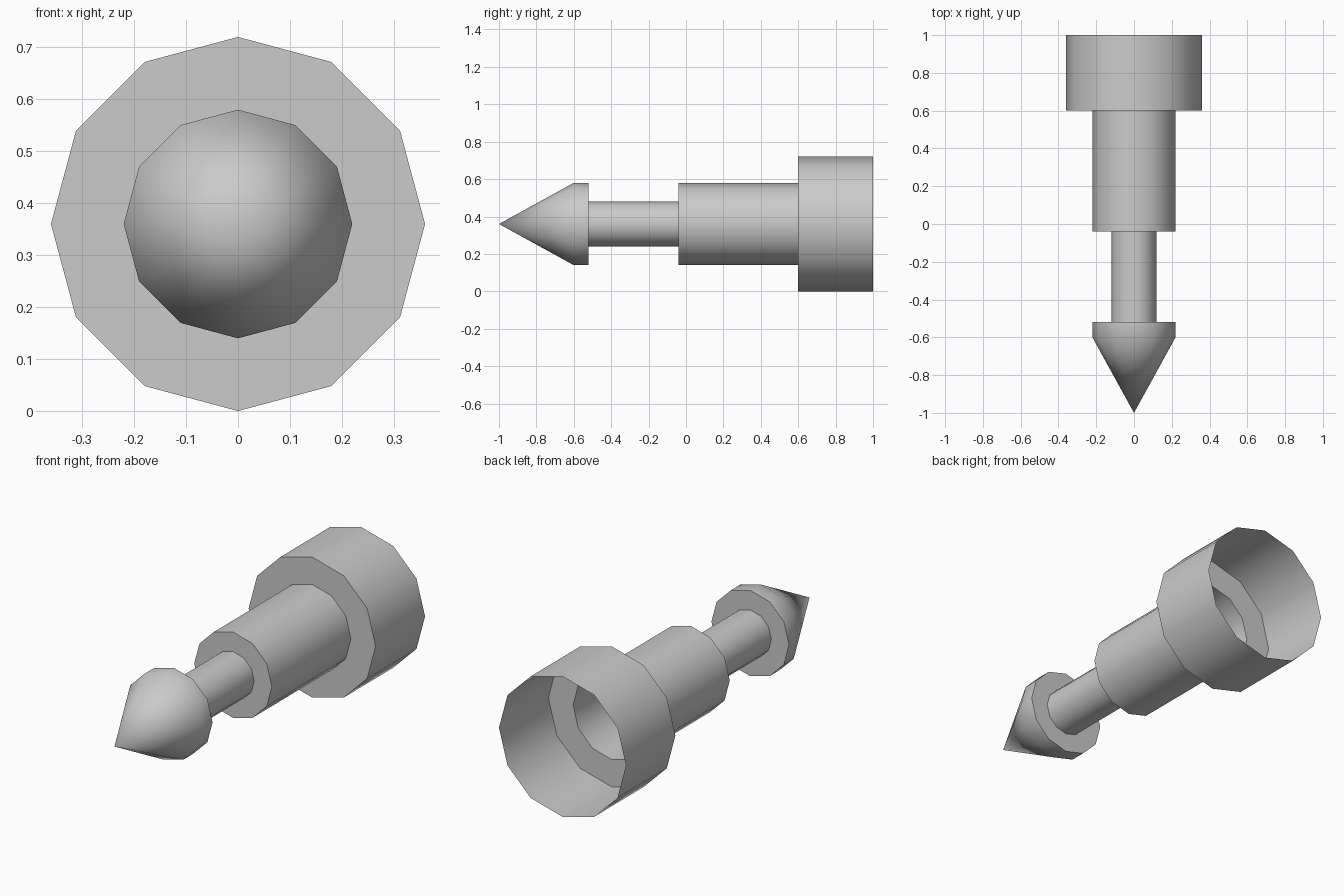
import bpy, bmesh
from math import cos, sin, pi, radians

if "Cube" in bpy.data.objects:
    bpy.data.objects.remove(bpy.data.objects["Cube"])

SIDES = 12
AXIS_Z = 0.36


def lathe(name, profile):
    """Revolve (radius, y) points around the y axis line at AXIS_Z, leaving the ends open."""
    bm = bmesh.new()
    rings = []
    for r, y in profile:
        if r == 0:
            rings.append([bm.verts.new((0, y, AXIS_Z))] * SIDES)
        else:
            rings.append([bm.verts.new((r * cos(2 * pi * i / SIDES), y,
                                        AXIS_Z + r * sin(2 * pi * i / SIDES)))
                          for i in range(SIDES)])
    for a, b in zip(rings, rings[1:]):
        for i in range(SIDES):
            j = (i + 1) % SIDES
            corners = [a[i], b[i], b[j], a[j]]
            bm.faces.new(list(dict.fromkeys(corners)))
    mesh = bpy.data.meshes.new(name)
    bm.to_mesh(mesh)
    bm.free()
    obj = bpy.data.objects.new(name, mesh)
    bpy.context.collection.objects.link(obj)
    bpy.ops.object.select_all(action='DESELECT')
    obj.select_set(True)
    bpy.context.view_layer.objects.active = obj
    bpy.ops.object.shade_smooth_by_angle(angle=radians(40))
    return obj


# Pointed tip with a short rim and its back shoulder
lathe("pointed_tip", [(0, -1), (0.22, -0.6), (0.22, -0.52), (0.12, -0.52)])
# Thin neck
lathe("neck", [(0.12, -0.52), (0.12, -0.04)])
# Hollow barrel with front shoulder
lathe("barrel", [(0.12, -0.04), (0.22, -0.04), (0.22, 0.6)])
# Wide open-backed socket
lathe("rear_socket", [(0.22, 0.6), (0.36, 0.6), (0.36, 1.0)])
